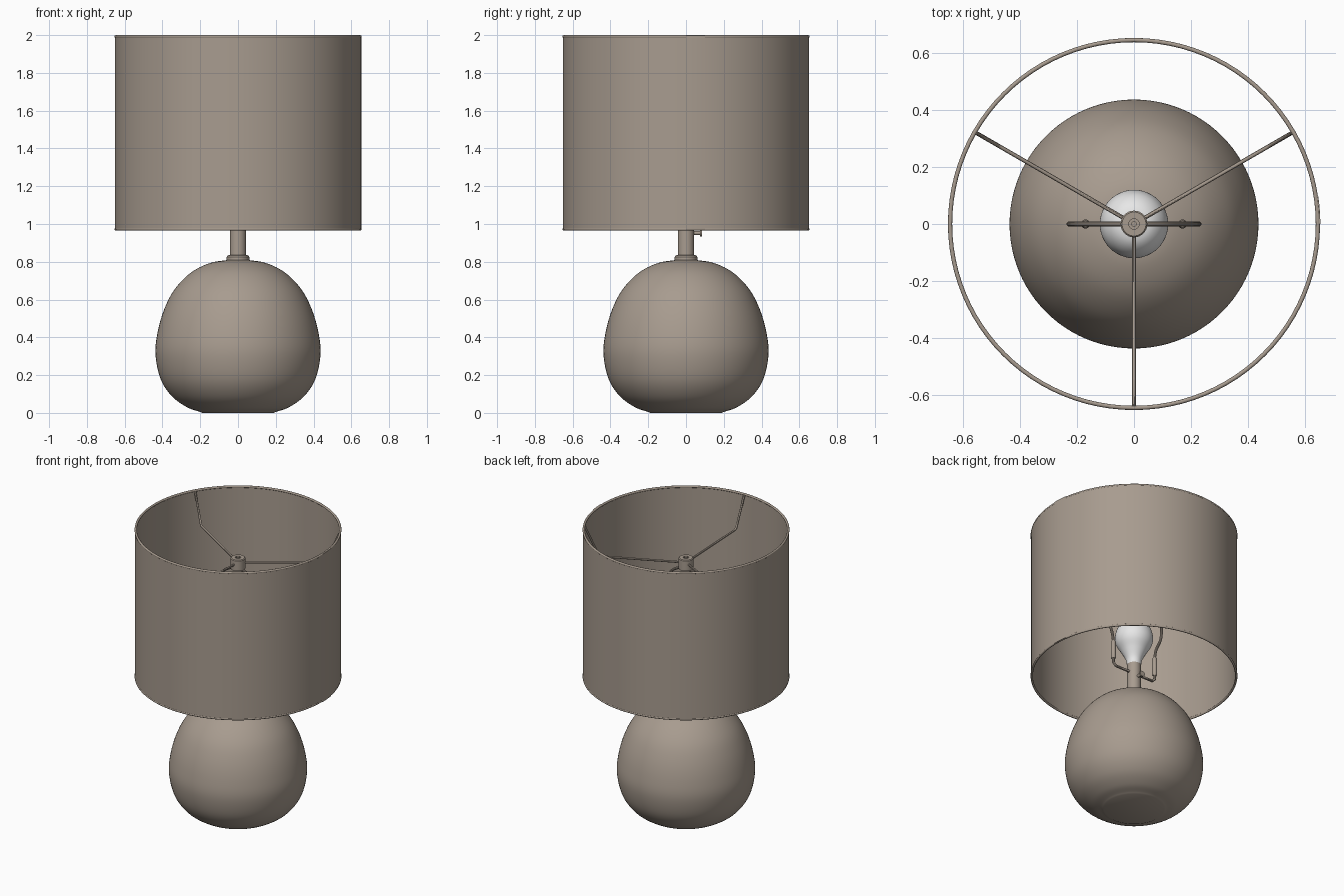
import bpy, bmesh, math
from mathutils import Vector, Matrix

if "Cube" in bpy.data.objects:
    bpy.data.objects.remove(bpy.data.objects["Cube"])


def material(name, rgb):
    m = bpy.data.materials.new(name)
    m.diffuse_color = (*rgb, 1)
    m.use_nodes = True
    m.node_tree.nodes["Principled BSDF"].inputs["Base Color"].default_value = m.diffuse_color
    return m


TAUPE = material("taupe", (0.39, 0.33, 0.275))
WHITE = material("bulb_white", (0.82, 0.82, 0.82))


def finish(obj, mat):
    obj.data.materials.clear()
    obj.data.materials.append(mat)
    bpy.ops.object.select_all(action='DESELECT')
    obj.select_set(True)
    bpy.context.view_layer.objects.active = obj
    bpy.ops.object.shade_smooth_by_angle(angle=math.radians(35))
    return obj


def smooth_profile(pts, n=6):
    """Catmull-Rom through (radius, z) points."""
    p = [Vector(q) for q in pts]
    p = [2 * p[0] - p[1]] + p + [2 * p[-1] - p[-2]]
    out = []
    for a, b, c, d in zip(p, p[1:], p[2:], p[3:]):
        for i in range(n):
            t = i / n
            v = 0.5 * (2 * b + (c - a) * t + (2 * a - 5 * b + 4 * c - d) * t * t
                       + (3 * b - a - 3 * c + d) * t ** 3)
            out.append((max(v.x, 0), v.y))
    return out + [tuple(pts[-1])]


def lathe(name, profile, mat, segs=64, start=0, sweep=2 * math.pi, matrix=None):
    bm = bmesh.new()
    vs = [bm.verts.new((r * math.cos(start), r * math.sin(start), z)) for r, z in profile]
    es = [bm.edges.new(pair) for pair in zip(vs, vs[1:])]
    bmesh.ops.spin(bm, geom=vs + es, cent=(0, 0, 0), axis=(0, 0, 1), angle=sweep, steps=segs)
    bmesh.ops.remove_doubles(bm, verts=bm.verts, dist=1e-5)
    bmesh.ops.dissolve_degenerate(bm, edges=bm.edges, dist=1e-6)
    bmesh.ops.recalc_face_normals(bm, faces=bm.faces)
    if matrix:
        bm.transform(matrix)
    me = bpy.data.meshes.new(name)
    bm.to_mesh(me)
    bm.free()
    obj = bpy.data.objects.new(name, me)
    bpy.context.collection.objects.link(obj)
    return finish(obj, mat)


def wire(name, pts, radius, curved=False):
    cu = bpy.data.curves.new(name, 'CURVE')
    cu.dimensions = '3D'
    cu.bevel_depth = radius
    cu.bevel_resolution = 3
    cu.use_fill_caps = True
    if curved:
        sp = cu.splines.new('BEZIER')
        sp.bezier_points.add(len(pts) - 1)
        for bp, p in zip(sp.bezier_points, pts):
            bp.co = p
            bp.handle_left_type = bp.handle_right_type = 'AUTO'
    else:
        sp = cu.splines.new('POLY')
        sp.points.add(len(pts) - 1)
        for q, p in zip(sp.points, pts):
            q.co = (*p, 1)
    obj = bpy.data.objects.new(name, cu)
    bpy.context.collection.objects.link(obj)
    bpy.ops.object.select_all(action='DESELECT')
    obj.select_set(True)
    bpy.context.view_layer.objects.active = obj
    bpy.ops.object.convert(target='MESH')
    return finish(bpy.context.view_layer.objects.active, TAUPE)


# Rounded body with a flat foot
body = [(0.20, 0.005), (0.27, 0.03), (0.35, 0.088), (0.41, 0.18), (0.437, 0.31), (0.425, 0.43),
        (0.39, 0.55), (0.335, 0.655), (0.25, 0.742), (0.15, 0.793), (0.05, 0.81)]
lathe("lamp_body", [(0, 0), (0.19, 0)] + smooth_profile(body) + [(0, 0.81)], TAUPE, 96)

# Neck with collar, and the socket in one turning
lathe("neck", [(0, 0.80), (0.06, 0.80), (0.06, 0.826), (0.054, 0.834), (0.043, 0.836),
               (0.043, 1.06), (0, 1.06)], TAUPE, 40)

# Switch knob pointing to the back
to_back = Matrix.Translation((0, 0, 0.952)) @ Matrix.Rotation(-math.pi / 2, 4, 'X')
lathe("switch_knob", [(0, 0.03), (0.010, 0.03), (0.010, 0.074), (0.019, 0.074),
                      (0.019, 0.084), (0, 0.084)], TAUPE, 20, matrix=to_back)

# Bulb
bulb = [(0.045, 1.05), (0.052, 1.09), (0.08, 1.145), (0.112, 1.20), (0.12, 1.25),
        (0.105, 1.31), (0.065, 1.352), (0, 1.367)]
lathe("bulb", smooth_profile(bulb), WHITE, 48)

# Shade: thin drum with rolled rims and an overlapping seam
R = 0.652
lathe("shade", [(R - 0.006, 0.968), (R, 0.968), (R, 1.997), (R - 0.006, 1.997),
                (R - 0.006, 0.968)], TAUPE, 96)
for label, z in (("bottom", 0.9725), ("top", 1.9925)):
    ring = [(0.6465 + 0.0075 * math.cos(a), z + 0.0075 * math.sin(a))
            for a in (i * math.pi / 6 for i in range(13))]
    lathe(label + "_rim", ring, TAUPE, 96)
lathe("shade_seam", [(R - 0.001, 0.967), (R + 0.003, 0.967), (R + 0.003, 1.998),
                     (R - 0.001, 1.998), (R - 0.001, 0.967)], TAUPE, 6,
      start=0.0, sweep=math.radians(8.8))

# Harp: saddle, two sleeves and the hoop around the bulb
half = [(0.17, 1.16), (0.18, 1.22), (0.222, 1.33), (0.218, 1.47), (0.15, 1.63), (0.06, 1.712)]
hoop = half + [(0, 1.72)] + [(-x, z) for x, z in reversed(half)]
wire("harp_hoop", [(x, 0, z) for x, z in hoop], 0.009, True)
saddle = [(0.17, 1.05), (0.17, 1.01), (0.15, 0.99)]
wire("harp_saddle", [(x, 0, z) for x, z in saddle + [(-x, z) for x, z in reversed(saddle)]], 0.009)
for side, x in (("left", -0.17), ("right", 0.17)):
    lathe(side + "_harp_sleeve", [(0, 1.035), (0.012, 1.035), (0.016, 1.042), (0.016, 1.158),
                                  (0.012, 1.165), (0, 1.165)], TAUPE, 20,
          matrix=Matrix.Translation((x, 0, 0)))

# Hub with a recessed screw, and three arms kinked up to the top rim
lathe("hub", [(0, 1.725), (0.047, 1.725), (0.047, 1.795), (0.042, 1.80), (0.018, 1.80),
              (0.018, 1.79), (0.010, 1.79), (0.010, 1.803), (0, 1.803)], TAUPE, 32)
for i, deg in enumerate((30, 150, 270)):
    c, s = math.cos(math.radians(deg)), math.sin(math.radians(deg))
    path = [(0.03, 1.765), (0.54, 1.785), (0.555, 1.795), (0.642, 1.99)]
    wire(f"shade_arm_{i + 1}", [(r * c, r * s, z) for r, z in path], 0.007)
